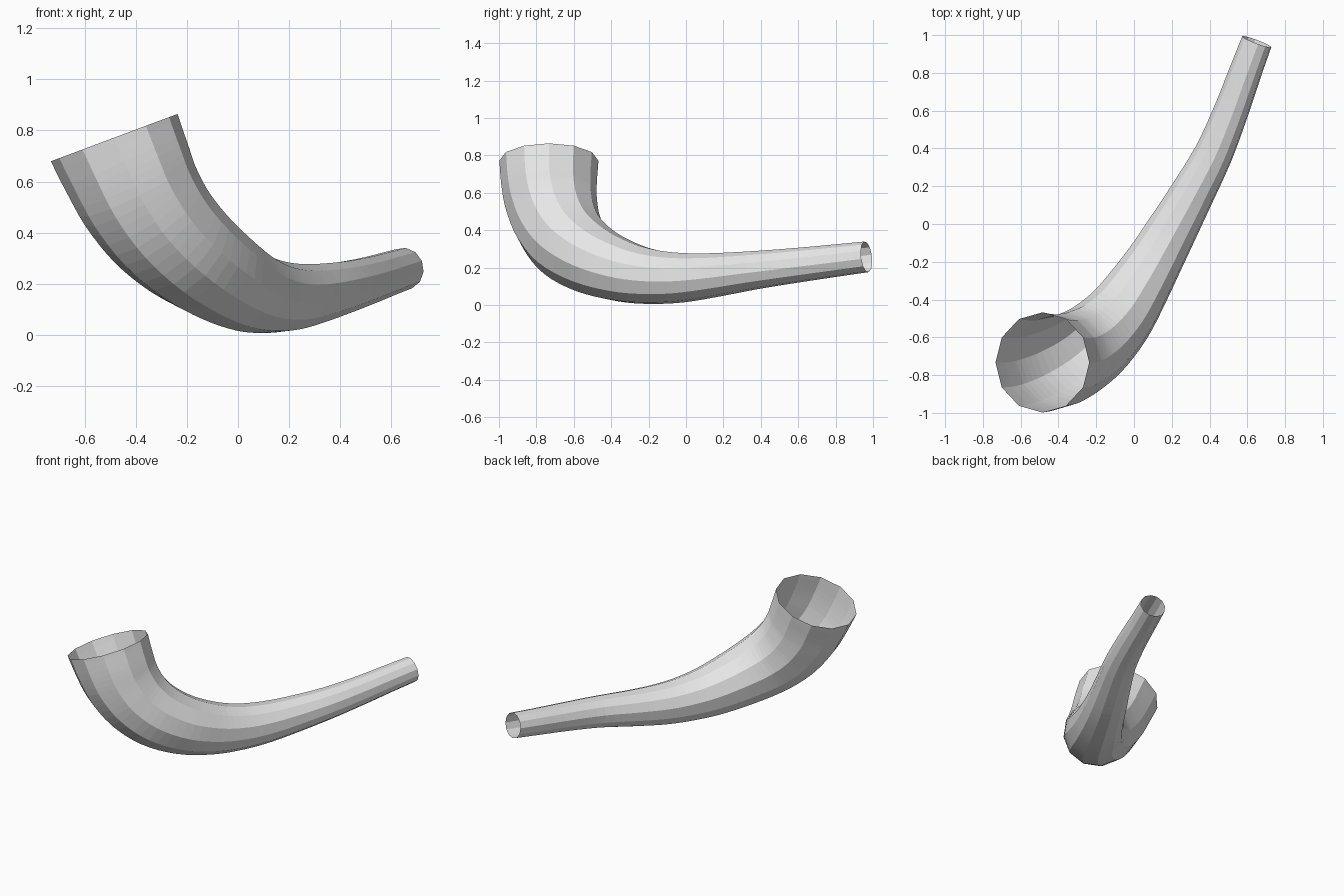
import bpy, bmesh, math
from mathutils import Vector

if "Cube" in bpy.data.objects:
    bpy.data.objects.remove(bpy.data.objects["Cube"])

SIDES, STEPS = 12, 4

# Centreline stations from the wide mouth to the narrow tip: x, y, z, radius
stations = [
    (-0.485, -0.733, 0.772, 0.265),
    (-0.435, -0.732, 0.655, 0.256),
    (-0.385, -0.720, 0.548, 0.246),
    (-0.305, -0.685, 0.430, 0.232),
    (-0.200, -0.615, 0.325, 0.214),
    (-0.080, -0.490, 0.238, 0.191),
    (0.030, -0.325, 0.178, 0.167),
    (0.120, -0.175, 0.152, 0.148),
    (0.205, -0.025, 0.147, 0.134),
    (0.300, 0.145, 0.160, 0.119),
    (0.420, 0.370, 0.187, 0.103),
    (0.515, 0.600, 0.214, 0.093),
    (0.588, 0.800, 0.238, 0.087),
    (0.650, 0.965, 0.258, 0.083),
]


def resample(pts):
    """Catmull-Rom interpolation of 4D stations."""
    p = [Vector(q) for q in pts]
    p = [2 * p[0] - p[1]] + p + [2 * p[-1] - p[-2]]
    out = []
    for i in range(1, len(p) - 2):
        a, b, c, d = p[i - 1:i + 3]
        for k in range(STEPS):
            t = k / STEPS
            out.append(0.5 * (2 * b + (c - a) * t + (2 * a - 5 * b + 4 * c - d) * t * t
                              + (3 * b - a - 3 * c + d) * t ** 3))
    return out + [p[-2]]


path = resample(stations)
centres = [Vector(q[:3]) for q in path]
n = len(path)

# Tapered open tube, its rings carried along the path without twisting
bm = bmesh.new()
rings = []
normal = Vector((0, 1, 0))
for i, (c, q) in enumerate(zip(centres, path)):
    tangent = (centres[min(i + 1, n - 1)] - centres[max(i - 1, 0)]).normalized()
    if i == 0:
        tangent = Vector((0.35, 0, -0.937)).normalized()
    normal = (normal - tangent * normal.dot(tangent)).normalized()
    side = tangent.cross(normal)
    rings.append([bm.verts.new(c + q[3] * (normal * math.cos(a) + side * math.sin(a)))
                  for a in (math.tau * k / SIDES for k in range(SIDES))])
for r0, r1 in zip(rings, rings[1:]):
    for k in range(SIDES):
        j = (k + 1) % SIDES
        bm.faces.new((r0[k], r0[j], r1[j], r1[k]))
bmesh.ops.recalc_face_normals(bm, faces=bm.faces)
# Normals point outward from the centreline
bm.faces.ensure_lookup_table()
f = bm.faces[0]
if f.normal.dot(f.calc_center_median() - centres[0]) < 0:
    bmesh.ops.reverse_faces(bm, faces=bm.faces)

mesh = bpy.data.meshes.new("curved_horn_tube")
bm.to_mesh(mesh)
bm.free()
horn = bpy.data.objects.new("curved_horn_tube", mesh)
bpy.context.collection.objects.link(horn)

grey = bpy.data.materials.new("light_grey")
grey.diffuse_color = (0.8, 0.8, 0.8, 1)
grey.use_nodes = True
grey.node_tree.nodes["Principled BSDF"].inputs["Base Color"].default_value = grey.diffuse_color
mesh.materials.append(grey)
